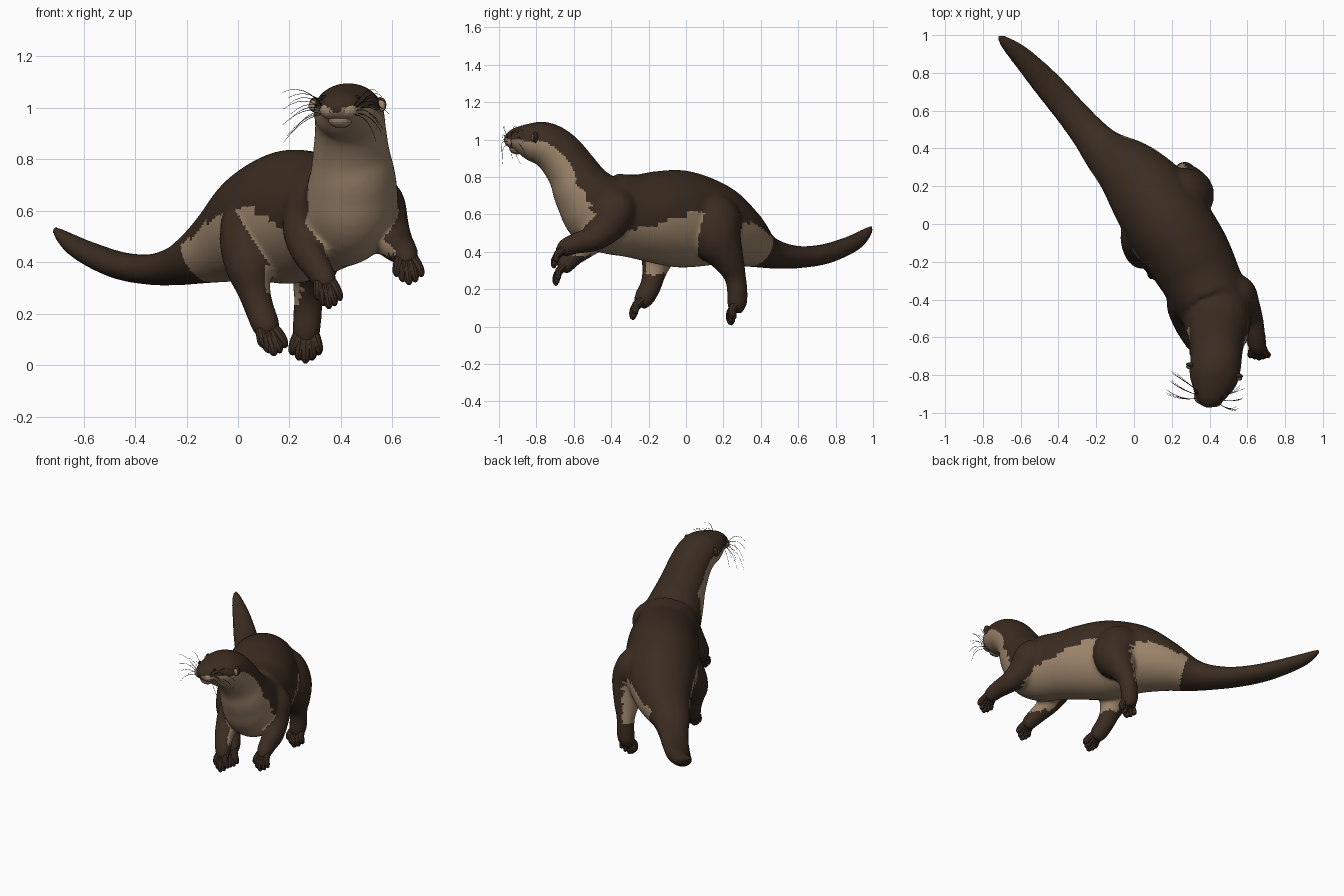
import bpy, bmesh, math, random
from mathutils import Vector
from mathutils.bvhtree import BVHTree

if "Cube" in bpy.data.objects:
    bpy.data.objects.remove(bpy.data.objects["Cube"])
random.seed(3)


def material(name, rgb):
    m = bpy.data.materials.new(name)
    m.diffuse_color = (*rgb, 1)
    m.use_nodes = True
    m.node_tree.nodes["Principled BSDF"].inputs["Base Color"].default_value = m.diffuse_color
    return m


BROWN = material("dark brown fur", (0.043, 0.025, 0.015))
TAN = material("tan fur", (0.33, 0.23, 0.145))
BLACK = material("black", (0.012, 0.010, 0.009))


def spline(keys, steps):
    """Catmull-Rom through tuples of any length."""
    out, n = [], len(keys)
    for i in range(n - 1):
        a, b, c, d = (keys[max(0, min(n - 1, i + j))] for j in (-1, 0, 1, 2))
        for s in range(steps):
            t = s / steps
            out.append([0.5 * (2*q + (r-p)*t + (2*p-5*q+4*r-w)*t*t + (3*q-p-3*r+w)*t**3)
                        for p, q, r, w in zip(a, b, c, d)])
    return out + [list(keys[-1])]


def add_loft(bm, keys, ref, sides, steps, tone=None):
    """Keys are x, y, z, half width, half height (, colour limit)."""
    rings, faces, data = [], [], spline(keys, steps)
    ref = Vector(ref)
    for i, k in enumerate(data):
        t = (Vector(data[min(i+1, len(data)-1)][:3]) - Vector(data[max(i-1, 0)][:3])).normalized()
        side = t.cross(ref).normalized()
        up = side.cross(t)
        c = Vector(k[:3])
        ring = []
        for j in range(sides):
            a = 2 * math.pi * j / sides
            ring.append(bm.verts.new(c + side * (max(k[3], .003) * math.sin(a))
                                     + up * (max(k[4], .003) * math.cos(a))))
        rings.append(ring)
    for i in range(len(rings) - 1):
        for j in range(sides):
            n = (j + 1) % sides
            f = bm.faces.new((rings[i][j], rings[i][n], rings[i+1][n], rings[i+1][j]))
            faces.append(f)
            if tone:
                f.material_index = tone(data[i], math.cos(2 * math.pi * (j + .5) / sides))
    faces += [bm.faces.new(rings[0]), bm.faces.new(rings[-1])]
    bmesh.ops.recalc_face_normals(bm, faces=faces)
    return faces


def finish(bm, name, mats):
    me = bpy.data.meshes.new(name)
    bm.to_mesh(me)
    bm.free()
    ob = bpy.data.objects.new(name, me)
    bpy.context.collection.objects.link(ob)
    for m in mats:
        me.materials.append(m)
    return ob


def ball(name, loc, size, mat, turn=0):
    bm = bmesh.new()
    bmesh.ops.create_uvsphere(bm, u_segments=16, v_segments=10, radius=1)
    ob = finish(bm, name, [mat])
    ob.location, ob.scale, ob.rotation_euler = loc, size, (0, 0, turn)
    return ob


# Body, tail, neck and head in one loft from tail tip to nose
body_keys = [
    (-.717, .998, .535, .012, .010, -2), (-.695, .975, .512, .028, .024, -2),
    (-.65, .935, .475, .044, .038, -2), (-.58, .87, .435, .060, .047, -2),
    (-.46, .74, .388, .077, .054, -2), (-.34, .60, .372, .085, .060, -2),
    (-.235, .475, .387, .098, .077, .35), (-.15, .38, .42, .125, .107, .35),
    (-.02, .27, .485, .180, .17, .25), (.09, .14, .545, .218, .227, .10),
    (.195, -.02, .575, .230, .26, .12), (.285, -.16, .585, .225, .247, 0),
    (.355, -.29, .592, .210, .222, -.3), (.43, -.45, .62, .19, .212, -.3),
    (.445, -.545, .72, .170, .168, 0), (.44, -.605, .825, .150, .138, .1),
    (.437, -.675, .92, .138, .127, .15), (.432, -.745, .973, .136, .119, .1),
    (.42, -.82, .99, .130, .106, 0), (.402, -.895, 1.003, .094, .070, -.05),
    (.388, -.945, 1.0, .062, .044, .1), (.382, -.972, 1.0, .024, .020, .3)]
fur = bmesh.new()
add_loft(fur, body_keys, (0, 0, 1), 48, 6,
         lambda k, h: 1 if k[1] < .365 and h < k[5] else 0)


# Limbs with tan inner sides, each ending in a five-toed paw
def limb(name, keys, outward, tan_above, tip, spread, toe_r):
    ref = (0, -.7, .7)
    inward = Vector((-outward, .35, -.3)).normalized()
    for f in add_loft(fur, [(*k, k[3]) for k in keys], ref, 20, 5):
        f.normal_update()
        z, n = f.calc_center_median().z, f.normal
        f.material_index = int(n.dot(inward) > .45 and z > tan_above)
    bm = bmesh.new()
    base, tip = Vector(keys[-2][:3]), Vector(tip)
    for i in range(-2, 3):
        a = base + Vector((i * spread * .5, 0, 0))
        b = tip + Vector((i * spread, .008 * abs(i), abs(i) ** 1.5 * .012))
        m = a.lerp(b, .5) + Vector((0, -.022, .004))
        e = a.lerp(b, .85) + Vector((0, -.014, 0))
        toe = [(*p, r, r) for p, r in ((a, toe_r), (m, toe_r), (e, toe_r * .85), (b, toe_r * .35))]
        add_loft(bm, toe, ref, 10, 3)
    finish(bm, name + "_paw", [BROWN])


limb("hind_leg_right",
     [(.15, .10, .68, .07), (.225, .135, .59, .15), (.285, .160, .48, .145), (.29, .225, .36, .09),
      (.275, .262, .27, .060), (.27, .274, .19, .056), (.265, .272, .125, .055), (.262, .265, .075, .035)],
     1, .24, (.262, .250, .012), .026, .024)
limb("hind_leg_left",
     [(.13, .02, .69, .07), (.085, -.005, .605, .12), (.045, -.07, .50, .118), (.045, -.145, .38, .095),
      (.062, -.17, .29, .066), (.085, -.19, .215, .058), (.11, -.225, .15, .055), (.125, -.245, .11, .035)],
     -1, .28, (.142, -.278, .040), .022, .023)
limb("front_leg_right",
     [(.47, -.36, .70, .07), (.53, -.375, .63, .115), (.575, -.43, .53, .094), (.615, -.50, .47, .070),
      (.64, -.59, .445, .057), (.653, -.645, .42, .050), (.66, -.665, .385, .036)],
     1, .43, (.665, -.70, .315), .025, .020)
limb("front_leg_left",
     [(.37, -.34, .70, .07), (.305, -.375, .63, .115), (.265, -.43, .53, .094), (.27, -.51, .45, .070),
      (.305, -.595, .385, .057), (.335, -.64, .335, .050), (.345, -.66, .295, .036)],
     -1, .38, (.355, -.69, .222), .022, .020)

# Merge body and limbs into one soft skin, taking colours from the nearest source face
fur.faces.ensure_lookup_table()
tree = BVHTree.FromBMesh(fur)
tones = [f.material_index for f in fur.faces]
source = finish(fur, "body_source", [])
mod = source.modifiers.new("merge", 'REMESH')
mod.mode, mod.voxel_size = 'VOXEL', .012
mod = source.modifiers.new("soften", 'SMOOTH')
mod.factor, mod.iterations = .5, 14
skin = bpy.data.meshes.new_from_object(source.evaluated_get(bpy.context.evaluated_depsgraph_get()))
bpy.data.objects.remove(source)
skin.materials.clear()
for m in (BROWN, TAN):
    skin.materials.append(m)
for p in skin.polygons:
    p.use_smooth = True
    p.material_index = tones[tree.find_nearest(p.center)[2]]
bpy.context.collection.objects.link(bpy.data.objects.new("body_and_legs", skin))

# Face: muzzle pads, chin, nose, eyes and ears, turned slightly to one side
head = Vector((.425, -.78, 0))
fwd = Vector((-.22, -.975, 0))
across = Vector((.975, -.22, 0))


def face(along, sideways, z):
    return head + fwd * along + across * sideways + Vector((0, 0, z))


for s, label in ((-1, "left"), (1, "right")):
    ball("muzzle_pad_" + label, face(.145, .032 * s, .990), (.046, .042, .034), TAN, -.22)
    ball("eye_" + label, face(.125, .066 * s, 1.038), (.013, .013, .013), BLACK)
    ball("ear_" + label, face(-.005, .130 * s, 1.012), (.024, .014, .030), BROWN, -.22)
    ball("inner_ear_" + label, face(.008, .135 * s, 1.008), (.018, .010, .022), TAN, -.22)
ball("chin", face(.125, 0, .955), (.048, .044, .034), TAN, -.22)
ball("nose", face(.180, 0, 1.016), (.022, .013, .012), BROWN, -.22)

# Whiskers: thin drooping curves fanning from both muzzle pads
cu = bpy.data.curves.new("whiskers", 'CURVE')
cu.dimensions = '3D'
cu.bevel_depth = .0015
cu.bevel_resolution = 0
for s, reach in ((-1, .20), (1, .15)):
    for i in range(10):
        u = i / 9
        a = face(.16 - .02 * (i % 3), .06 * s, .975 + .03 * u)
        mid = face(.19 - .05 * (i % 3), .13 * s, .97 + .13 * u)
        b = face(.16 - .06 * (i % 3) + random.uniform(-.01, .02),
                 (reach + .03 * random.random()) * s, .87 + .19 * u)
        sp = cu.splines.new('POLY')
        sp.points.add(6)
        for j, p in enumerate(sp.points):
            t = j / 6
            p.co = (*(a * (1-t)**2 + mid * (2*t*(1-t)) + b * t*t), 1)
            p.radius = 1.1 - .7 * t
cu.materials.append(BLACK)
bpy.context.collection.objects.link(bpy.data.objects.new("whiskers", cu))
